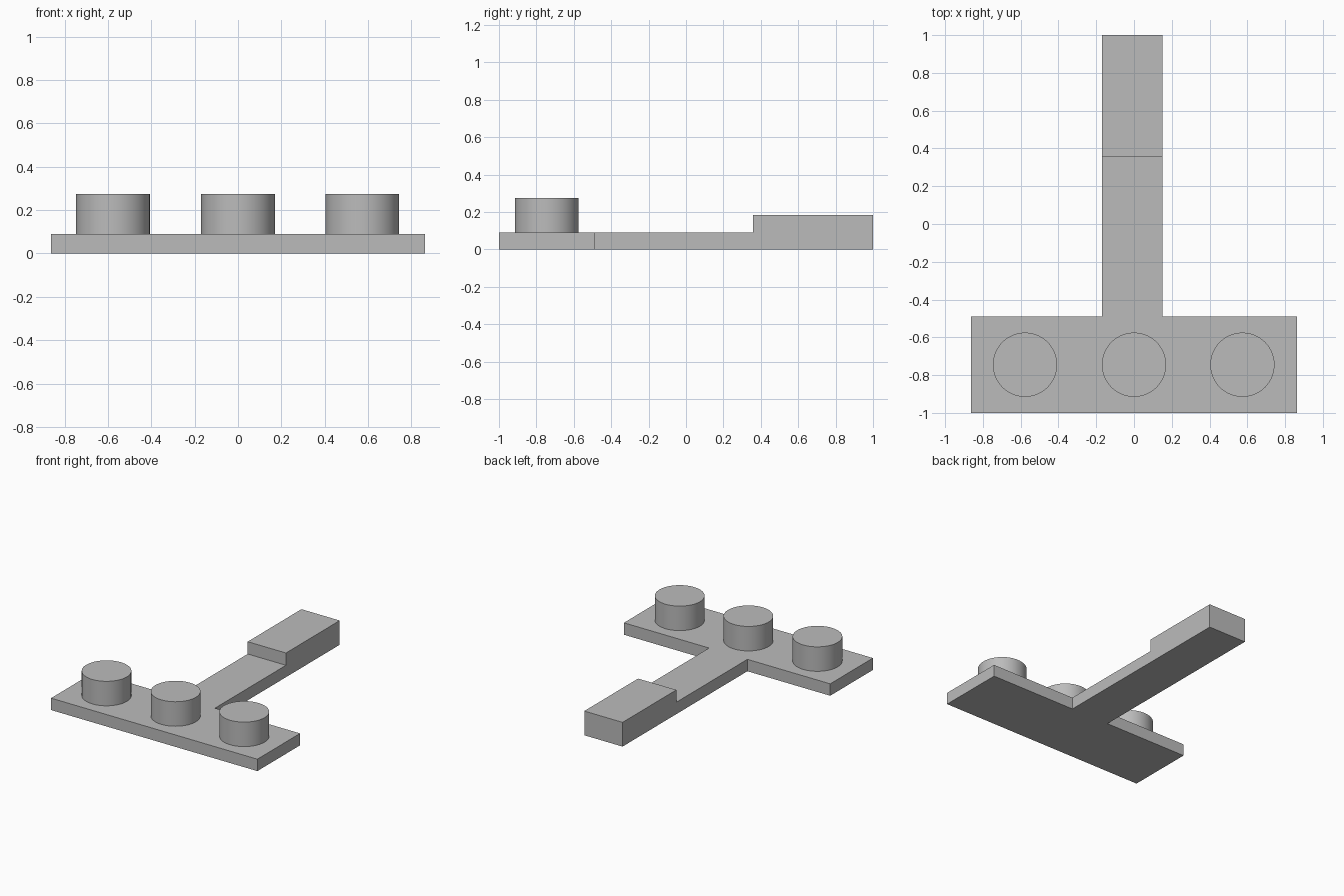
import bpy, bmesh, math

cube = bpy.data.objects.get("Cube")
if cube:
    bpy.data.objects.remove(cube, do_unlink=True)

GREY = (0.5, 0.5, 0.5, 1.0)
mat = bpy.data.materials.new("plain grey")
mat.use_nodes = True
mat.diffuse_color = GREY
mat.node_tree.nodes["Principled BSDF"].inputs["Base Color"].default_value = GREY

HALF_W, FRONT, SHOULDER, STEP, BACK = 0.862, -1.0, -0.49, 0.358, 1.0
STEM_L, STEM_R = 0.15, -0.17
THICK, GRIP_H, STUD_TOP = 0.09, 0.183, 0.275


def raise_faces(bm, faces, height):
    """Extrude faces upward and return the new top faces."""
    geom = bmesh.ops.extrude_face_region(bm, geom=faces)["geom"]
    bmesh.ops.translate(bm, vec=(0, 0, height),
                        verts=[g for g in geom if isinstance(g, bmesh.types.BMVert)])
    return [g for g in geom if isinstance(g, bmesh.types.BMFace)]


# T-shaped plate with a thicker grip at the end of its stem
bm = bmesh.new()
outline = [(-HALF_W, FRONT), (HALF_W, FRONT), (HALF_W, SHOULDER), (STEM_L, SHOULDER),
           (STEM_L, STEP), (STEM_R, STEP), (STEM_R, SHOULDER), (-HALF_W, SHOULDER)]
verts = [bm.verts.new((x, y, 0)) for x, y in outline]
ends = [bm.verts.new((x, BACK, 0)) for x in (STEM_L, STEM_R)]
floor = [bm.faces.new(verts), bm.faces.new([verts[5], verts[4]] + ends)]
tops = raise_faces(bm, floor, THICK)
grip = [f for f in tops if f.calc_center_median().y > STEP]
raise_faces(bm, grip, GRIP_H - THICK)
# Remove the faces left inside by the extrusions
inside = [f for f in bm.faces if any(len(e.link_faces) > 2 for e in f.edges)
          and abs(f.normal.z) > 0.9 and abs(f.calc_center_median().z - THICK) < 0.001
          and f.calc_center_median().y > STEP]
bmesh.ops.delete(bm, geom=inside, context="FACES_ONLY")
bmesh.ops.recalc_face_normals(bm, faces=bm.faces)
mesh = bpy.data.meshes.new("t_plate")
bm.to_mesh(mesh)
bm.free()
plate = bpy.data.objects.new("t_plate", mesh)
bpy.context.collection.objects.link(plate)
mesh.materials.append(mat)

# Three round studs along the crossbar
for name, x in (("right_stud", -0.577), ("middle_stud", 0), ("left_stud", 0.574)):
    bpy.ops.mesh.primitive_cylinder_add(vertices=64, radius=0.17, depth=STUD_TOP - THICK,
                                        location=(x, -0.745, (STUD_TOP + THICK) / 2))
    stud = bpy.context.object
    stud.name = name
    stud.data.materials.append(mat)
    bpy.ops.object.shade_smooth_by_angle(angle=math.radians(30))
